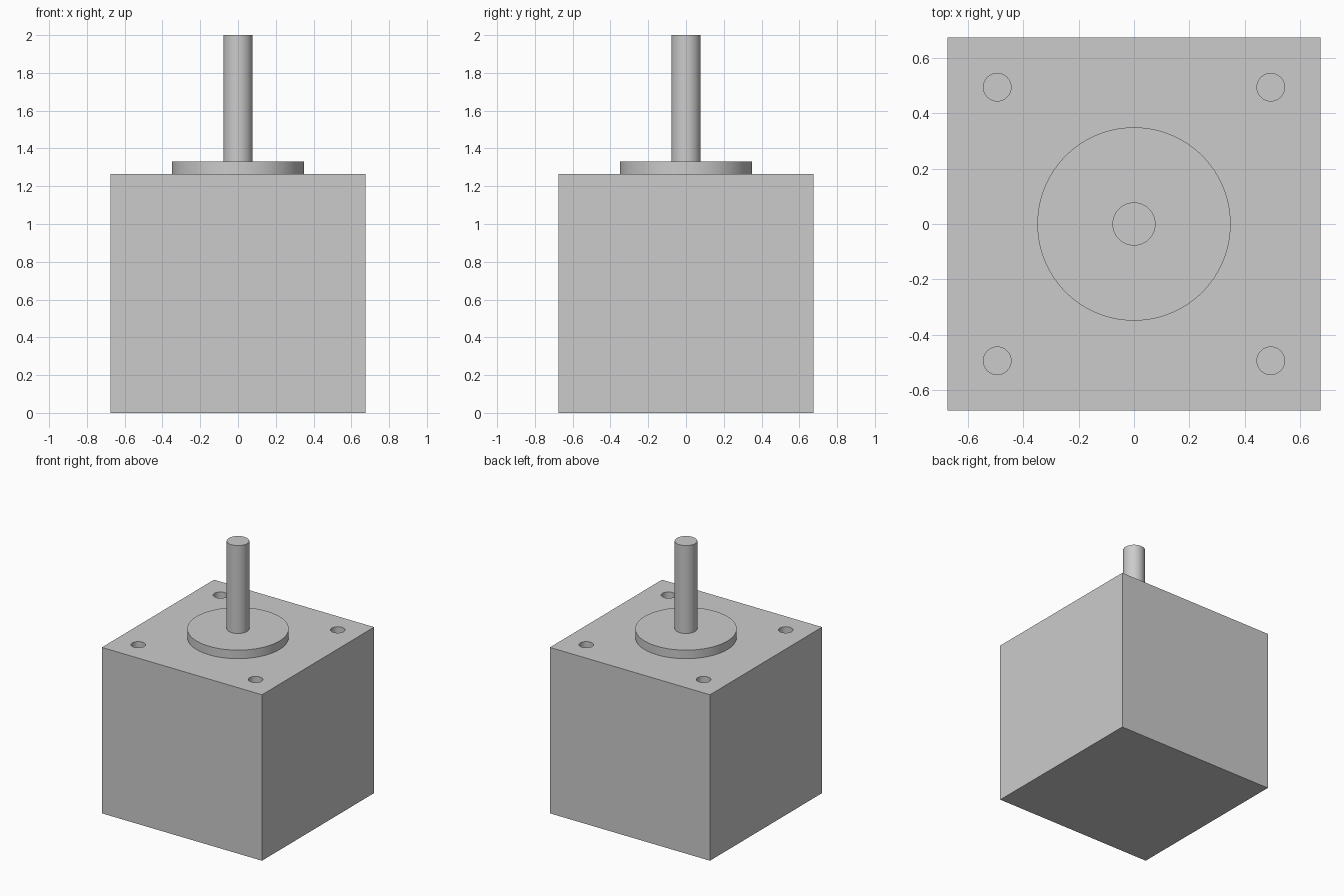
import bpy
import math

old = bpy.data.objects.get("Cube")
if old:
    bpy.data.objects.remove(old, do_unlink=True)

WIDTH = 1.35
BODY_TOP = 1.265
BOSS_TOP = 1.33
HOLE_OFFSET = 0.495
HOLE_DEPTH = 0.14

grey = bpy.data.materials.new("metal_grey")
grey.use_nodes = True
colour = (0.6, 0.6, 0.6, 1)
grey.diffuse_color = colour
grey.node_tree.nodes["Principled BSDF"].inputs["Base Color"].default_value = colour


def cylinder(name, radius, bottom, top, x=0, y=0, sides=64):
    bpy.ops.mesh.primitive_cylinder_add(
        vertices=sides, radius=radius, depth=top - bottom,
        location=(x, y, (bottom + top) / 2))
    obj = bpy.context.object
    obj.name = name
    obj.data.materials.append(grey)
    return obj


def smooth(obj):
    bpy.ops.object.select_all(action='DESELECT')
    obj.select_set(True)
    bpy.context.view_layer.objects.active = obj
    bpy.ops.object.shade_smooth_by_angle(angle=math.radians(30))


# Square motor housing
bpy.ops.mesh.primitive_cube_add(size=1, location=(0, 0, BODY_TOP / 2))
housing = bpy.context.object
housing.name = "housing"
housing.scale = (WIDTH, WIDTH, BODY_TOP)
bpy.ops.object.transform_apply(location=False, rotation=False, scale=True)
housing.data.materials.append(grey)

# Blind mounting holes in the four top corners
for sx in (-1, 1):
    for sy in (-1, 1):
        cutter = cylinder("hole_cutter", 0.05, BODY_TOP - HOLE_DEPTH, BODY_TOP + 0.1,
                          sx * HOLE_OFFSET, sy * HOLE_OFFSET, 48)
        cutter.hide_render = True
        cut = housing.modifiers.new("mounting_hole", 'BOOLEAN')
        cut.operation = 'DIFFERENCE'
        cut.solver = 'EXACT'
        cut.object = cutter
        bpy.context.view_layer.objects.active = housing
        bpy.ops.object.modifier_apply(modifier=cut.name)
        bpy.data.objects.remove(cutter, do_unlink=True)
smooth(housing)

# Round pilot boss and output shaft
smooth(cylinder("pilot_boss", 0.35, BODY_TOP, BOSS_TOP, sides=96))
smooth(cylinder("shaft", 0.078, BOSS_TOP, 2.0))
